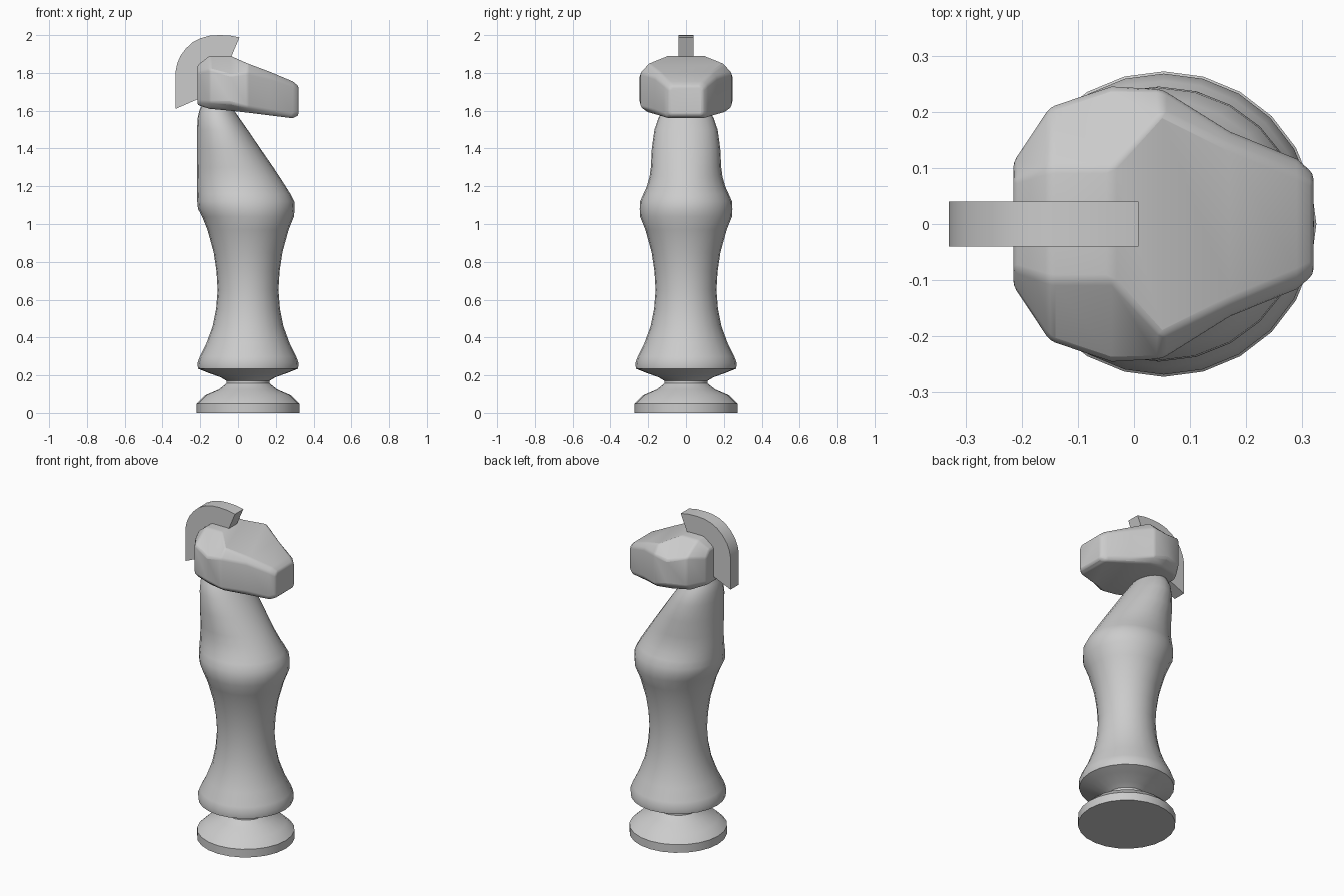
import bpy
import bmesh
from math import cos, sin, tau, radians

cube = bpy.data.objects.get("Cube")
if cube:
    bpy.data.objects.remove(cube, do_unlink=True)

grey = bpy.data.materials.new("plain_grey")
grey.use_nodes = True
grey.diffuse_color = (0.6, 0.6, 0.6, 1)
grey.node_tree.nodes["Principled BSDF"].inputs["Base Color"].default_value = (0.6, 0.6, 0.6, 1)


def loft(name, rings, angle, bevel=0):
    """Skin a list of closed rings, cap both ends and shade."""
    bm = bmesh.new()
    loops = [[bm.verts.new(p) for p in ring] for ring in rings]
    n = len(loops[0])
    for a, b in zip(loops, loops[1:]):
        for i in range(n):
            j = (i + 1) % n
            bm.faces.new((a[i], a[j], b[j], b[i]))
    bm.faces.new(loops[0])
    bm.faces.new(loops[-1])
    bmesh.ops.recalc_face_normals(bm, faces=bm.faces)
    mesh = bpy.data.meshes.new(name)
    bm.to_mesh(mesh)
    bm.free()
    mesh.materials.append(grey)
    obj = bpy.data.objects.new(name, mesh)
    bpy.context.collection.objects.link(obj)
    if bevel:
        mod = obj.modifiers.new("soft_edges", "BEVEL")
        mod.width, mod.segments = bevel, 2
        mod.limit_method, mod.angle_limit = "ANGLE", radians(22)
    if angle:
        bpy.ops.object.select_all(action="DESELECT")
        obj.select_set(True)
        bpy.context.view_layer.objects.active = obj
        bpy.ops.object.shade_smooth_by_angle(angle=radians(angle))
    return obj


def ellipse(z, x0, x1, ry, sides=24):
    cx, rx = (x0 + x1) / 2, (x1 - x0) / 2
    return [(cx + rx * cos(tau * i / sides), ry * sin(tau * i / sides), z)
            for i in range(sides)]


# Turned foot and waist: height, radius
AXIS = 0.053
foot = [(0, .272), (.05, .272), (.095, .225), (.125, .155), (.157, .115),
        (.172, .115), (.19, .145), (.215, .215), (.235, .265), (.265, .268),
        (.3, .255), (.37, .22), (.46, .187), (.55, .169), (.65, .161),
        (.75, .167), (.85, .182), (.97, .215), (1.04, .243)]
# Chest and slanted neck: height, back, front, half depth
neck = [(1.08, -.212, .3, .245), (1.12, -.216, .298, .243), (1.16, -.217, .277, .225),
        (1.2, -.218, .252, .207), (1.25, -.218, .22, .193), (1.3, -.218, .187, .186),
        (1.4, -.218, .118, .181), (1.5, -.217, .05, .167), (1.56, -.214, .008, .146),
        (1.6, -.205, -.02, .12), (1.65, -.18, -.05, .09)]
rings = [ellipse(z, AXIS - r, AXIS + r, r) for z, r in foot]
rings += [ellipse(*row) for row in neck]
loft("body", rings, 40)


# Head sections along x: top half width and height, side half width with
# its upper and lower heights, bottom half width and height
def head_ring(x, wt, zt, ws, hi, lo, wb, zb):
    right = [(wb, zb), (ws, lo), (ws, hi), (wt, zt)]
    return [(x, y, z) for y, z in right] + [(x, -y, z) for y, z in reversed(right)]


head = [(-.215, .08, 1.84, .11, 1.80, 1.65, .09, 1.63),
        (-.15, .1, 1.89, .208, 1.82, 1.645, .17, 1.61),
        (-.04, .1, 1.89, .245, 1.79, 1.64, .2, 1.6),
        (.05, .2, 1.85, .24, 1.80, 1.62, .2, 1.59),
        (.17, .14, 1.805, .165, 1.775, 1.6, .15, 1.575),
        (.29, .09, 1.755, .116, 1.735, 1.58, .1, 1.56),
        (.32, .075, 1.73, .09, 1.71, 1.59, .08, 1.575)]
loft("head", [head_ring(*row) for row in head], 45, bevel=0.012)

# Curved crest slab: outer edge paired with inner edge
outer = [(-.33, 1.61), (-.33, 1.81), (-.322, 1.85), (-.305, 1.89), (-.275, 1.93),
         (-.24, 1.962), (-.2, 1.983), (-.15, 1.997), (-.1, 2), (-.045, 1.998), (.008, 1.988)]
inner = [(-.21, 1.662), (-.21, 1.78), (-.21, 1.80), (-.205, 1.82), (-.19, 1.84),
         (-.17, 1.86), (-.15, 1.87), (-.12, 1.88), (-.09, 1.88), (-.06, 1.88), (-.038, 1.88)]
slab = []
for (xo, zo), (xi, zi) in zip(outer, inner):
    slab.append([(xo, -.04, zo), (xo, .04, zo), (xi, .04, zi), (xi, -.04, zi)])
loft("mane", slab, 30)
